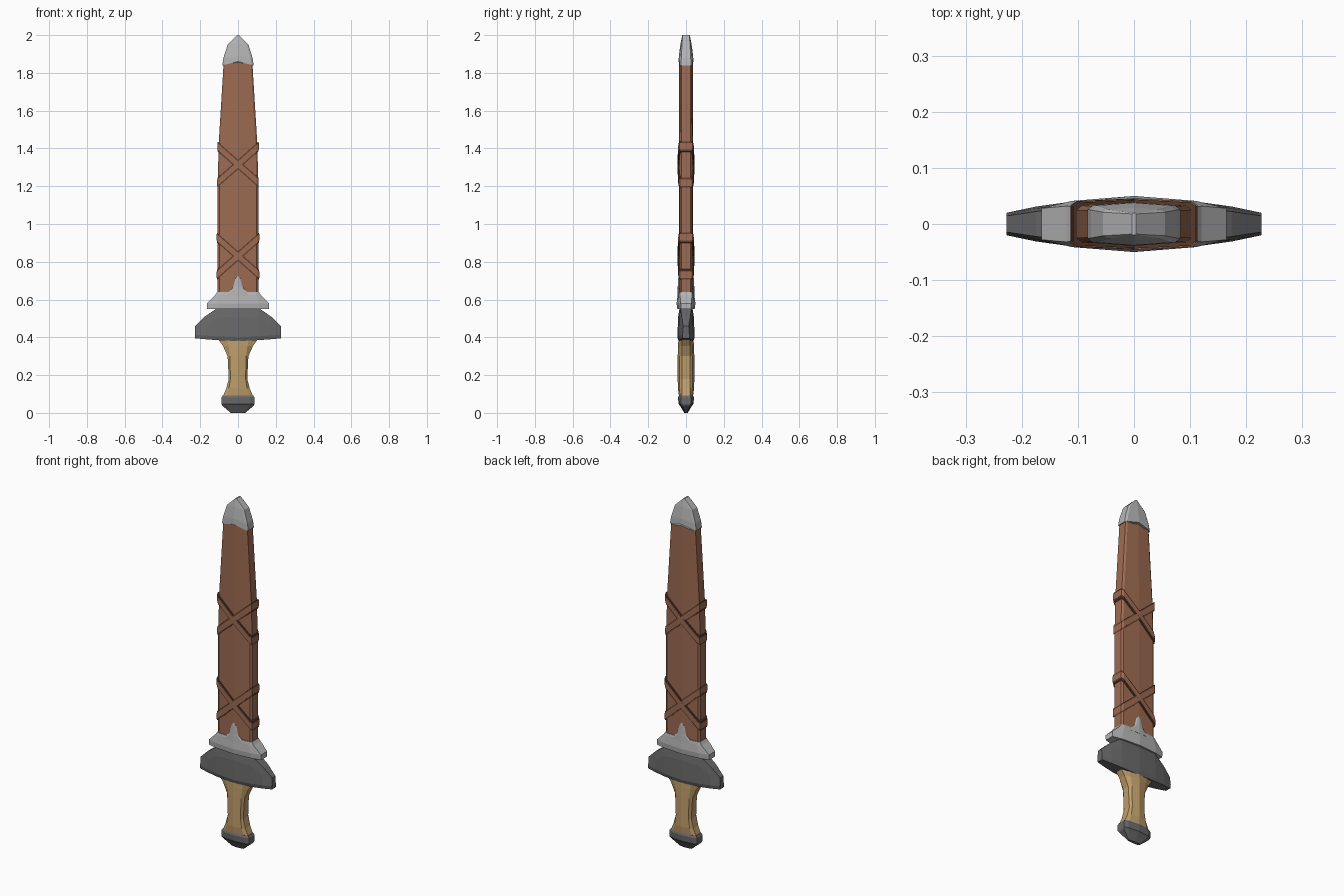
import bpy, bmesh


def material(name, r, g, b):
    m = bpy.data.materials.new(name)
    m.diffuse_color = (r, g, b, 1)
    return m


LEATHER = material("brown leather", 0.34, 0.147, 0.085)
TRIM = material("dark leather", 0.12, 0.05, 0.028)
STEEL = material("light steel", 0.46, 0.46, 0.46)
IRON = material("dark iron", 0.14, 0.14, 0.14)
WOOD = material("tan wood", 0.52, 0.34, 0.145)


def loft(name, rings, mat):
    """Skin a list of equal-length point rings into a closed flat-shaded solid."""
    bm = bmesh.new()
    vs = [[bm.verts.new(p) for p in ring] for ring in rings]
    n = len(vs[0])
    for a, b in zip(vs, vs[1:]):
        for i in range(n):
            j = (i + 1) % n
            bm.faces.new((a[i], a[j], b[j], b[i]))
    bm.faces.new(vs[0][::-1])
    bm.faces.new(vs[-1])
    bmesh.ops.recalc_face_normals(bm, faces=bm.faces)
    mesh = bpy.data.meshes.new(name)
    bm.to_mesh(mesh)
    bm.free()
    mesh.materials.append(mat)
    ob = bpy.data.objects.new(name, mesh)
    bpy.context.collection.objects.link(ob)
    return ob


def section(z, hx, inner, e, c, lift=0.0, shear=0.0):
    """Ten-sided cross-section: edge flats +-e at +-hx, shoulders at inner, ridge c at x = 0."""
    m = e + (c - e) * 0.6
    half = [(hx, -e), (hx, e), (inner, m), (0, c), (-inner, m)]
    pts = half + [(-x, -y) for x, y in half]
    return [(x, y, z + shear * x + lift * (1 - abs(x) / hx)) for x, y in pts]


def stack(name, rows, mat):
    return loft(name, [section(*r) for r in rows], mat)


# scabbard body
stack("scabbard", [
    (0.60, 0.108, 0.098, 0.025, 0.038), (1.20, 0.108, 0.098, 0.025, 0.038),
    (1.43, 0.102, 0.092, 0.025, 0.038), (1.87, 0.075, 0.066, 0.024, 0.036)], LEATHER)

# crossed straps: sheared bands with dark edges
for label, z0, hx in (("lower", 0.83, 0.110), ("upper", 1.315, 0.107)):
    for side, s in (("left", -0.88), ("right", 0.88)):
        for part, h, o, mat in (("strap_edge", 0.026, 0.005, TRIM), ("strap", 0.017, 0.007, LEATHER)):
            o += 0.0006 if s > 0 else 0
            stack(f"{label}_{side}_{part}", [
                (z0 + d, hx + o * 0.4, hx - 0.008, 0.026 + o, 0.038 + o, 0, s) for d in (-h, h)], mat)

# scabbard tip
stack("scabbard_tip", [
    (1.84, 0.083, 0.072, 0.026, 0.039, 0.02), (1.88, 0.077, 0.066, 0.025, 0.038, 0.01),
    (1.95, 0.055, 0.045, 0.021, 0.029, 0.005), (2.0, 0.004, 0.003, 0.018, 0.02)], STEEL)

# scabbard collar and its central spike
stack("collar", [
    (0.55, 0.165, 0.110, 0.026, 0.046), (0.58, 0.165, 0.110, 0.028, 0.050),
    (0.625, 0.120, 0.095, 0.032, 0.044), (0.64, 0.110, 0.095, 0.030, 0.041)], STEEL)
stack("collar_spike", [
    (0.62, 0.075, 0.060, 0.035, 0.046), (0.65, 0.038, 0.030, 0.037, 0.045),
    (0.665, 0.026, 0.020, 0.037, 0.044), (0.71, 0.015, 0.010, 0.037, 0.042),
    (0.725, 0.003, 0.002, 0.036, 0.039)], STEEL)

# cross guard, lofted along x and mirrored
stations = [(0.0, 0.38, 0.56, 0.046), (0.11, 0.385, 0.555, 0.040),
            (0.175, 0.39, 0.51, 0.031), (0.227, 0.395, 0.46, 0.020)]
stations = [(-x, b, t, y) for x, b, t, y in stations[:0:-1]] + stations
rings = []
for x, b, t, y in stations:
    front = [(0.85 * y, b), (y, b + 0.02), (0.9 * y, t - 0.05), (0.72 * y, t)]
    rings.append([(x, -d, z) for d, z in front] + [(x, d, z) for d, z in front[::-1]])
loft("cross_guard", rings, IRON)

# grip with flared ends
stack("grip", [
    (0.08, 0.083, 0.060, 0.022, 0.036), (0.13, 0.062, 0.048, 0.022, 0.043),
    (0.18, 0.049, 0.040, 0.022, 0.044), (0.30, 0.055, 0.043, 0.020, 0.044),
    (0.355, 0.080, 0.050, 0.020, 0.042), (0.39, 0.105, 0.058, 0.020, 0.040)], WOOD)

# pommel
stack("pommel", [
    (0.0, 0.038, 0.030, 0.004, 0.009), (0.038, 0.083, 0.060, 0.020, 0.032),
    (0.048, 0.087, 0.065, 0.026, 0.040), (0.082, 0.087, 0.065, 0.026, 0.042),
    (0.093, 0.080, 0.060, 0.022, 0.037)], IRON)
